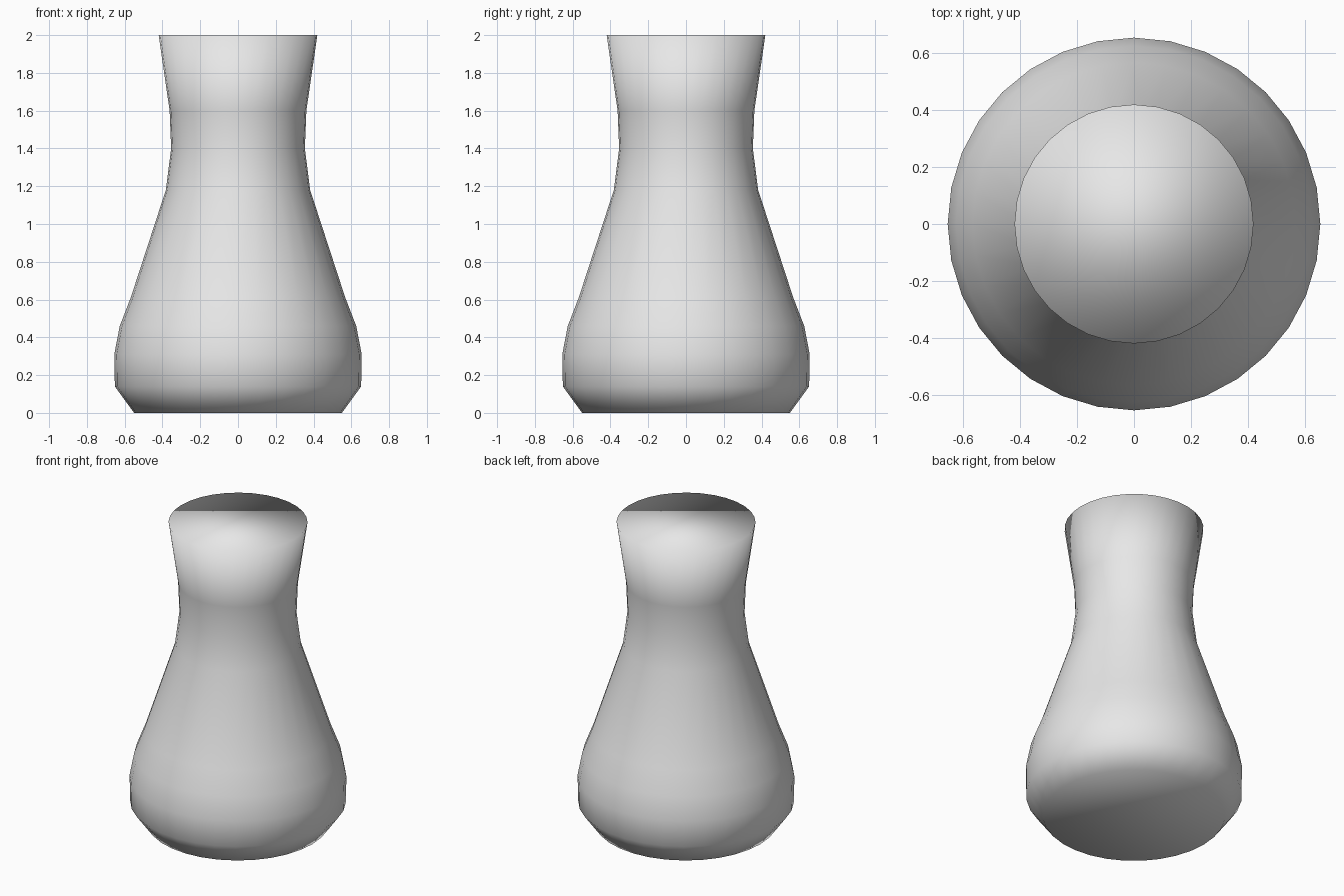
import bpy
import bmesh
from math import cos, sin, tau

cube = bpy.data.objects.get("Cube")
if cube:
    bpy.data.objects.remove(cube, do_unlink=True)

SIDES = 32

# Light grey finish
grey = bpy.data.materials.new("light grey")
grey.use_nodes = True
colour = (0.8, 0.8, 0.8, 1)
grey.diffuse_color = colour
grey.node_tree.nodes["Principled BSDF"].inputs["Base Color"].default_value = colour

# Vase outline as (radius, height), from the foot to the rim
profile = [(0.55, 0), (0.652, 0.14), (0.655, 0.31), (0.626, 0.46), (0.568, 0.61),
           (0.382, 1.18), (0.354, 1.4), (0.362, 1.6), (0.42, 2)]


def ring(bm, radius, height):
    angles = [tau * i / SIDES for i in range(SIDES)]
    return [bm.verts.new((radius * cos(a), radius * sin(a), height)) for a in angles]


# Lathed body with flat caps, shaded smooth all over
bm = bmesh.new()
rings = [ring(bm, r, z) for r, z in profile]
for low, high in zip(rings, rings[1:]):
    for i in range(SIDES):
        j = (i + 1) % SIDES
        bm.faces.new((low[i], low[j], high[j], high[i]))
bm.faces.new(rings[0][::-1])
bm.faces.new(rings[-1])
for face in bm.faces:
    face.smooth = True

mesh = bpy.data.meshes.new("vase")
bm.to_mesh(mesh)
bm.free()
mesh.materials.append(grey)
vase = bpy.data.objects.new("vase", mesh)
bpy.context.collection.objects.link(vase)
